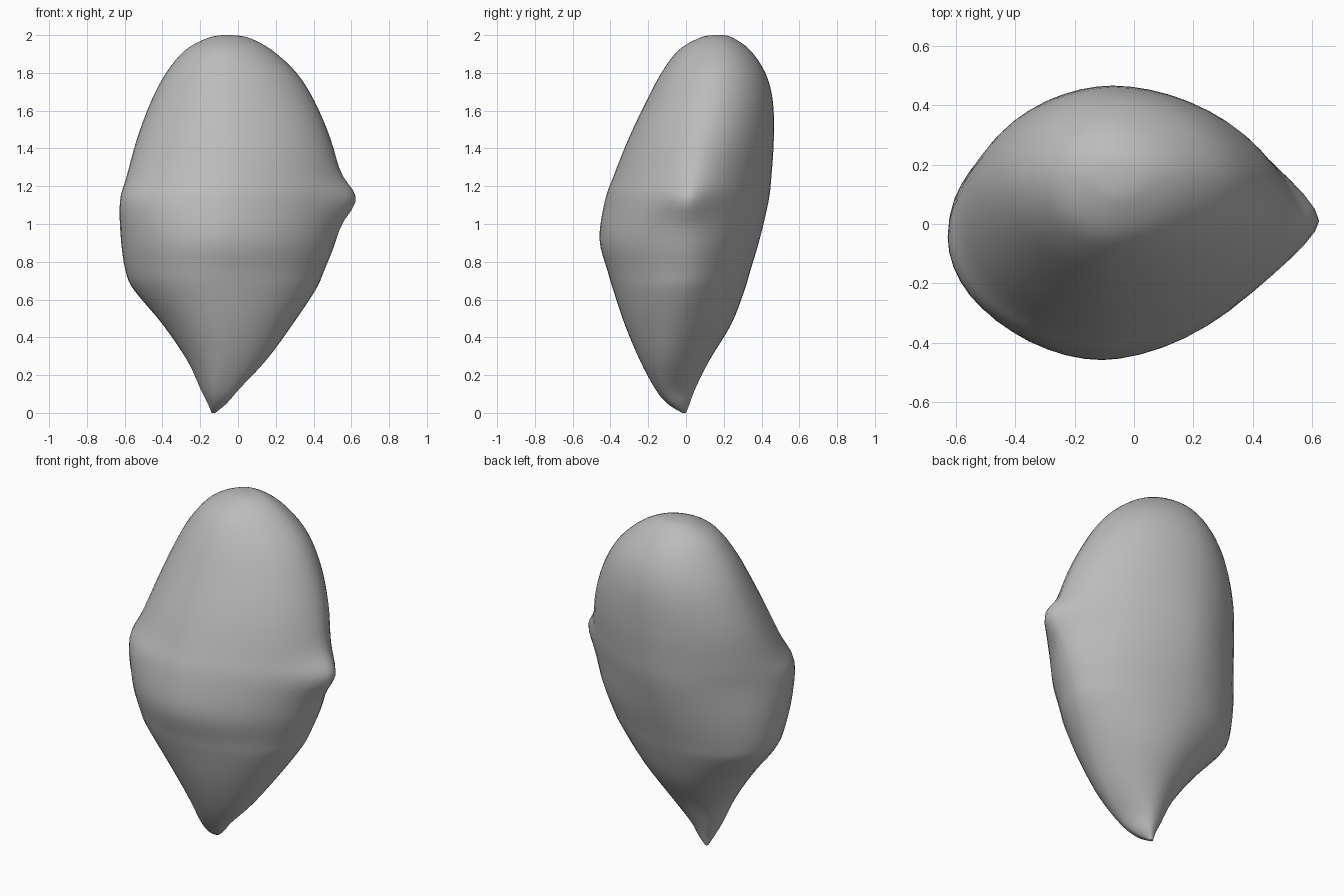
import bpy, bmesh, math

if "Cube" in bpy.data.objects:
    bpy.data.objects.remove(bpy.data.objects["Cube"], do_unlink=True)

# Outline of the stone at each level:
# height, x min, x max, y min, y max, ridge y at x max, ridge y at x min
LEVELS = [
    (0, -.14, -.12, -.02, 0, -.01, -.01),
    (.05, -.16, -.06, -.10, .02, -.06, -.03),
    (.13, -.20, .01, -.165, .05, -.1, -.04),
    (.28, -.27, .15, -.245, .125, -.09, -.04),
    (.47, -.40, .29, -.325, .24, -.05, -.01),
    (.65, -.55, .41, -.385, .31, -.01, .03),
    (.75, -.595, .455, -.415, .34, .01, .03),
    (.92, -.62, .52, -.458, .39, .02, 0),
    (1.12, -.625, .558, -.43, .437, .01, -.05),
    (1.25, -.59, .542, -.385, .452, .04, .02),
    (1.45, -.535, .49, -.305, .465, .09, .1),
    (1.65, -.46, .405, -.21, .46, .13, .14),
    (1.8, -.38, .31, -.13, .42, .15, .15),
    (1.92, -.28, .18, -.04, .34, .16, .16),
    (1.985, -.16, .06, .07, .25, .17, .17),
    (2, -.08, -.03, .14, .2, .17, .17),
]
SIDES = 48
STEPS = 4


def spline(a, b, c, d, t):
    """Smooth curve between b and c."""
    return b + .5 * t * (c - a + t * (2*a - 5*b + 4*c - d + t * (3*(b - c) + d - a)))


def smooth_levels(rows):
    last = len(rows) - 1
    for i in range(last):
        four = [rows[max(0, min(last, i + k))] for k in (-1, 0, 1, 2)]
        for s in range(STEPS):
            yield [spline(*v, s / STEPS) for v in zip(*four)]
    yield list(rows[last])


def power(value, exponent):
    return math.copysign(abs(value) ** exponent, value)


def section(bm, row):
    """One closed ring, rounder on the x min side and narrower on the x max side."""
    z, x0, x1, y0, y1, ridge_hi, ridge_lo = row
    cx = x0 + .45 * (x1 - x0)
    narrow = .15 * math.exp(-((z - 1.1) / .3) ** 2)
    # small pointed knob standing out of the x max side
    knob = .066 * math.exp(-((z - 1.13) / .1) ** 2)
    mid = (ridge_hi + ridge_lo) / 2
    ring = []
    for k in range(SIDES):
        a = 2 * math.pi * k / SIDES
        c, s = math.cos(a), math.sin(a)
        right = c > 0
        e = 1.06 + (narrow if right else 0)
        x = cx + ((x1 - cx) if right else (cx - x0)) * power(c, e)
        if right:
            x += knob * c ** 14
        # slide the ridge from one side to the other across the body
        ridge = mid + ((ridge_hi if right else ridge_lo) - mid) * c * c
        y = ridge + ((y1 - mid) if s > 0 else (mid - y0)) * power(s, e)
        ring.append(bm.verts.new((x, y, z)))
    return ring


# Stone body lofted through the sections
bm = bmesh.new()
rings = [section(bm, row) for row in smooth_levels(LEVELS)]
for low, high in zip(rings, rings[1:]):
    for k in range(SIDES):
        n = (k + 1) % SIDES
        bm.faces.new((low[k], low[n], high[n], high[k]))
bm.faces.new(rings[0][::-1])
bm.faces.new(rings[-1])
bmesh.ops.recalc_face_normals(bm, faces=bm.faces)
mesh = bpy.data.meshes.new("stone")
bm.to_mesh(mesh)
bm.free()
stone = bpy.data.objects.new("stone", mesh)
bpy.context.collection.objects.link(stone)

# Plain grey colour
grey = bpy.data.materials.new("stone grey")
grey.use_nodes = True
colour = (.5, .5, .5, 1)
grey.diffuse_color = colour
grey.node_tree.nodes["Principled BSDF"].inputs["Base Color"].default_value = colour
mesh.materials.append(grey)

bpy.context.view_layer.objects.active = stone
stone.select_set(True)
bpy.ops.object.shade_smooth_by_angle(angle=math.radians(50))
